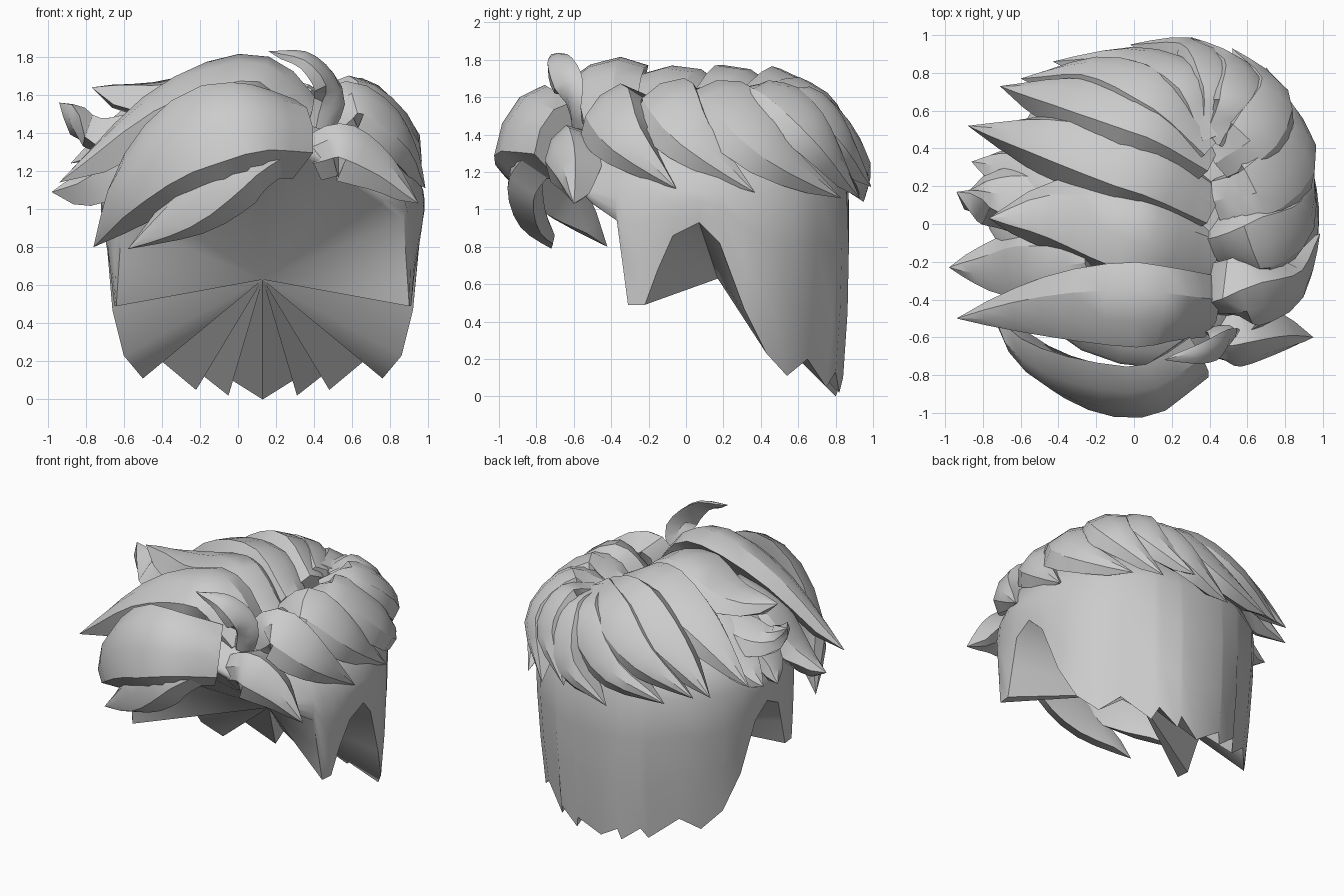
import bpy, bmesh, math
from mathutils import Vector

old = bpy.data.objects.get("Cube")
if old:
    bpy.data.objects.remove(old, do_unlink=True)

hair = bpy.data.materials.new("hair_grey")
hair.use_nodes = True
hair.diffuse_color = (0.6, 0.6, 0.6, 1)
hair.node_tree.nodes["Principled BSDF"].inputs["Base Color"].default_value = (0.6, 0.6, 0.6, 1)

MIDDLE = 0.13
HEAD = Vector((MIDDLE, 0, 0.85))
BROW = Vector((MIDDLE, 0, 1.12))


def finish(name, bm, angle):
    """Turn a bmesh into a shaded object."""
    bmesh.ops.recalc_face_normals(bm, faces=bm.faces)
    mesh = bpy.data.meshes.new(name)
    bm.to_mesh(mesh)
    bm.free()
    mesh.materials.append(hair)
    mesh.shade_smooth()
    mesh.set_sharp_from_angle(angle=math.radians(angle))
    obj = bpy.data.objects.new(name, mesh)
    bpy.context.scene.collection.objects.link(obj)


def bridge(bm, lower, upper):
    """Join two closed rings with quads."""
    count = len(lower)
    for i in range(count):
        j = (i + 1) % count
        bm.faces.new((lower[i], lower[j], upper[j], upper[i]))


def fan(bm, ring, point):
    """Close a ring to a single point."""
    apex = bm.verts.new(point)
    count = len(ring)
    for i in range(count):
        bm.faces.new((ring[i], ring[(i + 1) % count], apex))


def along(points, t):
    """Smooth curve passing through the control points."""
    spans = len(points) - 1
    i = min(int(t * spans), spans - 1)
    u = t * spans - i
    b, c = points[i], points[i + 1]
    a = points[i - 1] if i > 0 else b * 2 - c
    d = points[i + 2] if i + 2 <= spans else c * 2 - b
    return 0.5 * (2 * b + (c - a) * u + (2 * a - 5 * b + 4 * c - d) * u ** 2
                  + (3 * b - a - 3 * c + d) * u ** 3)


# Lock section: sloping step on one side, soft crown on the other
SECTION = ((-0.5, -1.5), (-0.32, 0.05), (0, 0.2), (0.3, -0.1), (0.5, -0.9), (0, -1.6))


def lock(name, width, thick, *path, heart=HEAD):
    """Leaf-shaped lock swept from the parting to a pointed tip."""
    points = [Vector(p) for p in path]
    bm = bmesh.new()
    rings = []
    steps = 10
    for k in range(steps):
        t = k / steps
        centre = along(points, t)
        tangent = (along(points, t + 0.02) - along(points, max(t - 0.02, 0))).normalized()
        normal = centre - heart
        normal = (normal - tangent * normal.dot(tangent)).normalized()
        side = tangent.cross(normal)
        fade = 1 - max(0, (t - 0.4) / 0.6) ** 1.7
        w = width * (0.7 + 0.3 * min(1, t / 0.4)) * fade
        h = thick * (0.3 + 0.7 * fade)
        rings.append([bm.verts.new(centre + side * s * w + normal * r * h) for s, r in SECTION])
    for low, high in zip(rings, rings[1:]):
        bridge(bm, low, high)
    bm.faces.new(rings[0])
    fan(bm, rings[-1], points[-1])
    finish(name, bm, 32)


# Cap: ragged rim with ear openings, from nape to forehead, mirrored
half_rim = [
    (0, 0.80, 0), (0.16, 0.84, 0.1), (0.18, 0.82, 0.02), (0.32, 0.80, 0.13),
    (0.35, 0.75, 0.05), (0.53, 0.65, 0.2), (0.63, 0.54, 0.11), (0.73, 0.43, 0.23),
    (0.79, 0.31, 0.47), (0.82, 0.18, 0.82), (0.84, 0.07, 0.93), (0.83, -0.07, 0.86),
    (0.8, -0.15, 0.68), (0.78, -0.22, 0.49), (0.77, -0.31, 0.49), (0.74, -0.37, 0.94),
    (0.62, -0.5, 1.03), (0.4, -0.65, 1.18), (0.2, -0.72, 1.28), (0, -0.74, 1.28)]
rim = half_rim + [(-x, y, z) for x, y, z in half_rim[-2:0:-1]]


def cap_ring(bm, lift, tilt):
    """Ring between the rim and the widest belt, or up the dome."""
    ring = []
    for x, y, z in rim:
        depth = 0.87 if y > 0 else 0.75
        turn = math.atan2(y / depth, x / 0.845)
        fullness = 1 + 0.05 * math.sin(2 * turn) ** 2 if y > 0 else 1
        belt_z = max(1.1, z + 0.06)
        spread = fullness * math.cos(tilt)
        belt = Vector((0.845 * math.cos(turn) * spread, depth * math.sin(turn) * spread,
                       belt_z + (1.54 - belt_z) * math.sin(tilt)))
        p = Vector((x, y, z)).lerp(belt, lift)
        if 0 < lift < 1:
            p.x *= 1.01
            p.y *= 1.02
        ring.append(bm.verts.new((p.x + MIDDLE, p.y, p.z)))
    return ring


bm = bmesh.new()
rings = [cap_ring(bm, lift, 0) for lift in (0, 0.35, 0.7, 1)]
rings += [cap_ring(bm, 1, math.radians(a)) for a in (25, 50, 72)]
for low, high in zip(rings, rings[1:]):
    bridge(bm, low, high)
fan(bm, rings[-1], (MIDDLE, 0, 1.55))
fan(bm, rings[0], (MIDDLE, 0.17, 0.63))
finish("hair_cap", bm, 60)

# Long locks swept from the parting to the -x side
lock("right_back_lock", 0.46, 0.13, (0.42, 0.36, 1.57), (0.08, 0.58, 1.69),
     (-0.35, 0.7, 1.5), (-0.71, 0.73, 1.2))
lock("right_rear_lock", 0.48, 0.14, (0.42, 0.1, 1.54), (0.05, 0.3, 1.73),
     (-0.46, 0.46, 1.57), (-0.88, 0.52, 1.24))
lock("right_top_lock", 0.54, 0.14, (0.42, -0.2, 1.5), (0.05, -0.1, 1.74),
     (-0.4, 0.04, 1.65), (-0.77, 0.03, 1.64))
lock("right_front_lock", 0.54, 0.14, (0.42, -0.5, 1.48), (0.1, -0.5, 1.75),
     (-0.42, -0.49, 1.59), (-0.94, -0.5, 1.14))

# Shorter flicks showing beneath them
lock("right_upturned_flick", 0.36, 0.12, (-0.2, 0.15, 1.55), (-0.55, 0.15, 1.48),
     (-0.75, 0.16, 1.46), (-0.94, 0.17, 1.56))
lock("right_low_flick", 0.36, 0.12, (-0.25, 0.15, 1.6), (-0.52, 0.22, 1.46),
     (-0.72, 0.3, 1.28), (-0.86, 0.33, 1.17))
lock("right_side_flick", 0.44, 0.13, (-0.25, -0.2, 1.6), (-0.55, -0.24, 1.46),
     (-0.76, -0.26, 1.22), (-0.98, -0.23, 1.09))
lock("right_ear_flick", 0.38, 0.12, (-0.25, 0, 1.6), (-0.55, 0, 1.42),
     (-0.71, 0, 1.22), (-0.8, 0.08, 1.08))

# Fringe sweeping over the forehead
lock("fringe_main", 0.6, 0.13, (0.38, -0.76, 1.42), (0.08, -0.95, 1.46),
     (-0.3, -0.91, 1.35), (-0.61, -0.72, 1.08), (-0.76, -0.42, 0.8), heart=BROW)
lock("fringe_lower", 0.4, 0.1, (0.28, -0.8, 1.4), (0, -0.92, 1.25),
     (-0.27, -0.88, 1.0), (-0.58, -0.72, 0.79), heart=BROW)

# Locks falling from the parting to the +x side
lock("left_front_lock", 0.36, 0.13, (0.38, -0.67, 1.31), (0.55, -0.7, 1.36),
     (0.76, -0.65, 1.24), (0.95, -0.6, 1.03))
lock("left_temple_lock", 0.44, 0.13, (0.43, -0.45, 1.45), (0.62, -0.44, 1.59),
     (0.88, -0.34, 1.4), (0.985, -0.05, 1.11))
lock("left_side_lock", 0.46, 0.13, (0.43, -0.16, 1.5), (0.65, -0.12, 1.65),
     (0.91, 0.02, 1.43), (0.95, 0.37, 1.09))
lock("left_rear_lock", 0.48, 0.13, (0.43, 0.12, 1.54), (0.67, 0.18, 1.66),
     (0.91, 0.43, 1.37), (0.7, 0.83, 1.06))
lock("left_crown_lock", 0.42, 0.13, (0.44, 0.32, 1.57), (0.63, 0.46, 1.66),
     (0.76, 0.72, 1.42), (0.52, 0.93, 1.06))
lock("left_back_lock", 0.38, 0.13, (0.45, 0.42, 1.59), (0.56, 0.64, 1.62),
     (0.56, 0.85, 1.4), (0.3, 0.99, 1.12))

# Locks curling around the back of the crown
lock("back_left_lock", 0.36, 0.12, (0.44, 0.46, 1.6), (0.46, 0.74, 1.55),
     (0.32, 0.96, 1.27), (-0.02, 0.95, 1.04))
lock("back_middle_lock", 0.36, 0.12, (0.43, 0.46, 1.6), (0.3, 0.77, 1.55),
     (0, 0.91, 1.3), (-0.43, 0.86, 1.13))
lock("back_right_lock", 0.4, 0.12, (0.42, 0.42, 1.6), (0.14, 0.7, 1.63),
     (-0.2, 0.84, 1.43), (-0.6, 0.77, 1.18))

# Loose upright curl at the front of the parting
lock("front_curl", 0.2, 0.035, (0.45, -0.59, 1.42), (0.5, -0.64, 1.64),
     (0.37, -0.7, 1.8), (0.16, -0.72, 1.83))
